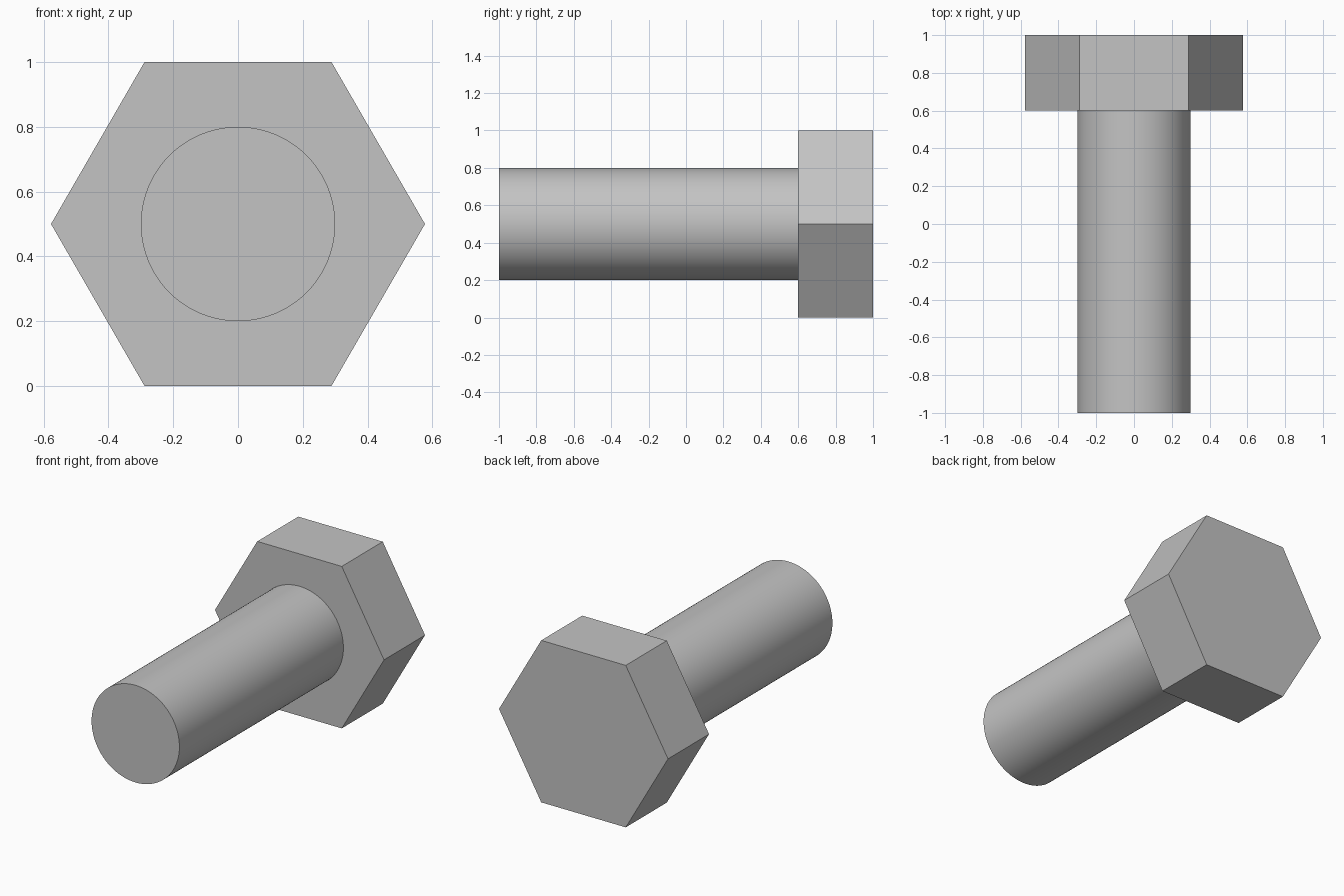
import bpy
import bmesh
import math
from mathutils import Matrix

cube = bpy.data.objects.get("Cube")
if cube:
    bpy.data.objects.remove(cube, do_unlink=True)

AXIS_Z = 0.5                          # height of the bolt's axis
HEAD_R = 0.5 / math.cos(math.pi / 6)  # corner radius for flats 1 unit apart
SHANK_R = 0.3
TIP_Y, COLLAR_Y, BACK_Y = -1.0, 0.6, 1.0

steel = bpy.data.materials.new("grey steel")
steel.use_nodes = True
colour = (0.55, 0.55, 0.55, 1.0)
steel.diffuse_color = colour
steel.node_tree.nodes["Principled BSDF"].inputs["Base Color"].default_value = colour


def prism(name, sides, radius, y0, y1, back_cap=True):
    """Regular prism along y, with a corner on the +x side."""
    bm = bmesh.new()
    ring = []
    for i in range(sides):
        a = 2 * math.pi * i / sides
        ring.append(bm.verts.new((radius * math.cos(a), y0, AXIS_Z + radius * math.sin(a))))
    front = bm.faces.new(ring)
    extruded = bmesh.ops.extrude_face_region(bm, geom=[front], use_keep_orig=True)["geom"]
    moved = [g for g in extruded if isinstance(g, bmesh.types.BMVert)]
    bmesh.ops.transform(bm, matrix=Matrix.Translation((0, y1 - y0, 0)), verts=moved)
    bmesh.ops.recalc_face_normals(bm, faces=bm.faces[:])
    if not back_cap:
        caps = [f for f in bm.faces if f.normal.y > 0.9]
        bmesh.ops.delete(bm, geom=caps, context='FACES_ONLY')
    mesh = bpy.data.meshes.new(name)
    bm.to_mesh(mesh)
    bm.free()
    mesh.materials.append(steel)
    obj = bpy.data.objects.new(name, mesh)
    bpy.context.collection.objects.link(obj)
    return obj


# Hexagonal head
prism("hex_head", 6, HEAD_R, COLLAR_Y, BACK_Y)

# Round shank, open where it meets the head
shank = prism("shank", 96, SHANK_R, TIP_Y, COLLAR_Y, back_cap=False)
bpy.ops.object.select_all(action='DESELECT')
shank.select_set(True)
bpy.context.view_layer.objects.active = shank
bpy.ops.object.shade_smooth_by_angle(angle=math.radians(30))
